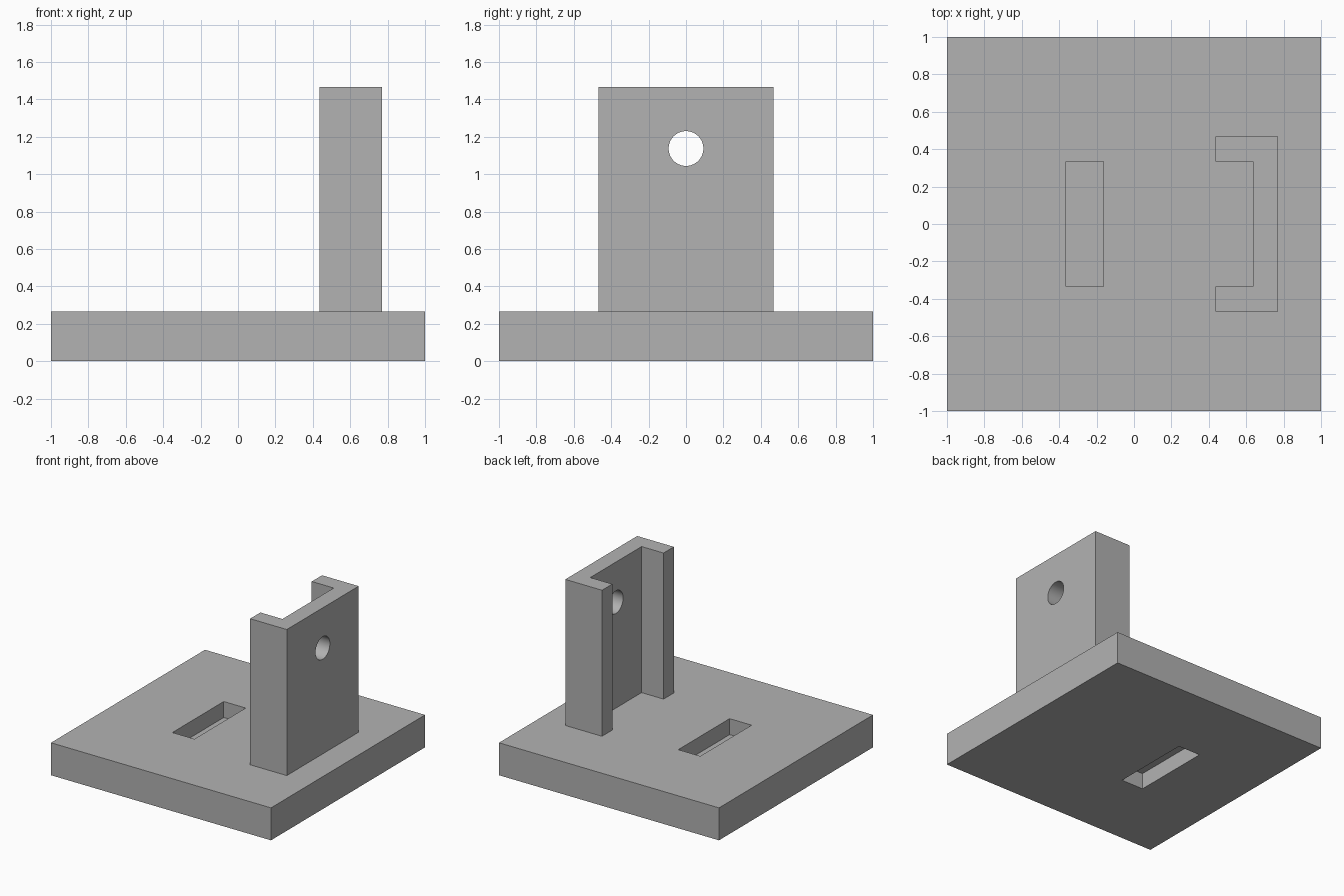
import bpy
import bmesh
import math
from mathutils import Matrix

cube = bpy.data.objects.get("Cube")
if cube:
    bpy.data.objects.remove(cube, do_unlink=True)

BASE_H = 4 / 15
TOP = 22 / 15
WEB = 0.002  # half thickness of the floor between the two pockets

grey = bpy.data.materials.new("light grey")
grey.use_nodes = True
colour = (0.448, 0.448, 0.448, 1)
grey.diffuse_color = colour
grey.node_tree.nodes["Principled BSDF"].inputs["Base Color"].default_value = colour


def add_object(name, bm):
    bmesh.ops.recalc_face_normals(bm, faces=bm.faces)
    mesh = bpy.data.meshes.new(name)
    bm.to_mesh(mesh)
    bm.free()
    mesh.materials.append(grey)
    obj = bpy.data.objects.new(name, mesh)
    bpy.context.collection.objects.link(obj)
    return obj


def prism(name, outline, z0, z1):
    """Extrude an outline in the ground plane from z0 to z1."""
    bm = bmesh.new()
    face = bm.faces.new([bm.verts.new((x, y, z0)) for x, y in outline])
    result = bmesh.ops.extrude_face_region(bm, geom=[face])
    verts = [v for v in result["geom"] if isinstance(v, bmesh.types.BMVert)]
    bmesh.ops.translate(bm, verts=verts, vec=(0, 0, z1 - z0))
    return add_object(name, bm)


def rect(x0, x1, half_y):
    return [(x0, -half_y), (x1, -half_y), (x1, half_y), (x0, half_y)]


def cut(target, cutter):
    cutter.hide_render = True
    mod = target.modifiers.new("cut", "BOOLEAN")
    mod.operation = "DIFFERENCE"
    mod.solver = "EXACT"
    mod.object = cutter
    bpy.ops.object.select_all(action="DESELECT")
    bpy.context.view_layer.objects.active = target
    target.select_set(True)
    bpy.ops.object.modifier_apply(modifier=mod.name)
    bpy.data.objects.remove(cutter, do_unlink=True)


# Square base with a slot pocket on each side, meeting at a thin floor
base = prism("base_plate", rect(-1, 1, 1), 0, BASE_H)
slot = rect(-0.363, -0.163, 1 / 3)
cut(base, prism("upper_pocket", slot, BASE_H / 2 + WEB, BASE_H + 0.1))
cut(base, prism("lower_pocket", slot, -0.1, BASE_H / 2 - WEB))

# Upright channel bracket
near, inner, back = 0.437, 0.637, 0.77
half = [(back, 7 / 15), (near, 7 / 15), (near, 1 / 3), (inner, 1 / 3)]
channel = half + [(x, -y) for x, y in reversed(half)]
bracket = prism("upright_bracket", channel, BASE_H, TOP)

# Round hole through the bracket's back wall
bm = bmesh.new()
place = Matrix.Translation((0.7, 0, 1.137)) @ Matrix.Rotation(math.pi / 2, 4, "Y")
bmesh.ops.create_cone(bm, cap_ends=True, segments=64, radius1=0.093,
                      radius2=0.093, depth=0.4, matrix=place)
cut(bracket, add_object("hole_cutter", bm))
bpy.ops.object.shade_smooth_by_angle(angle=math.radians(30))
